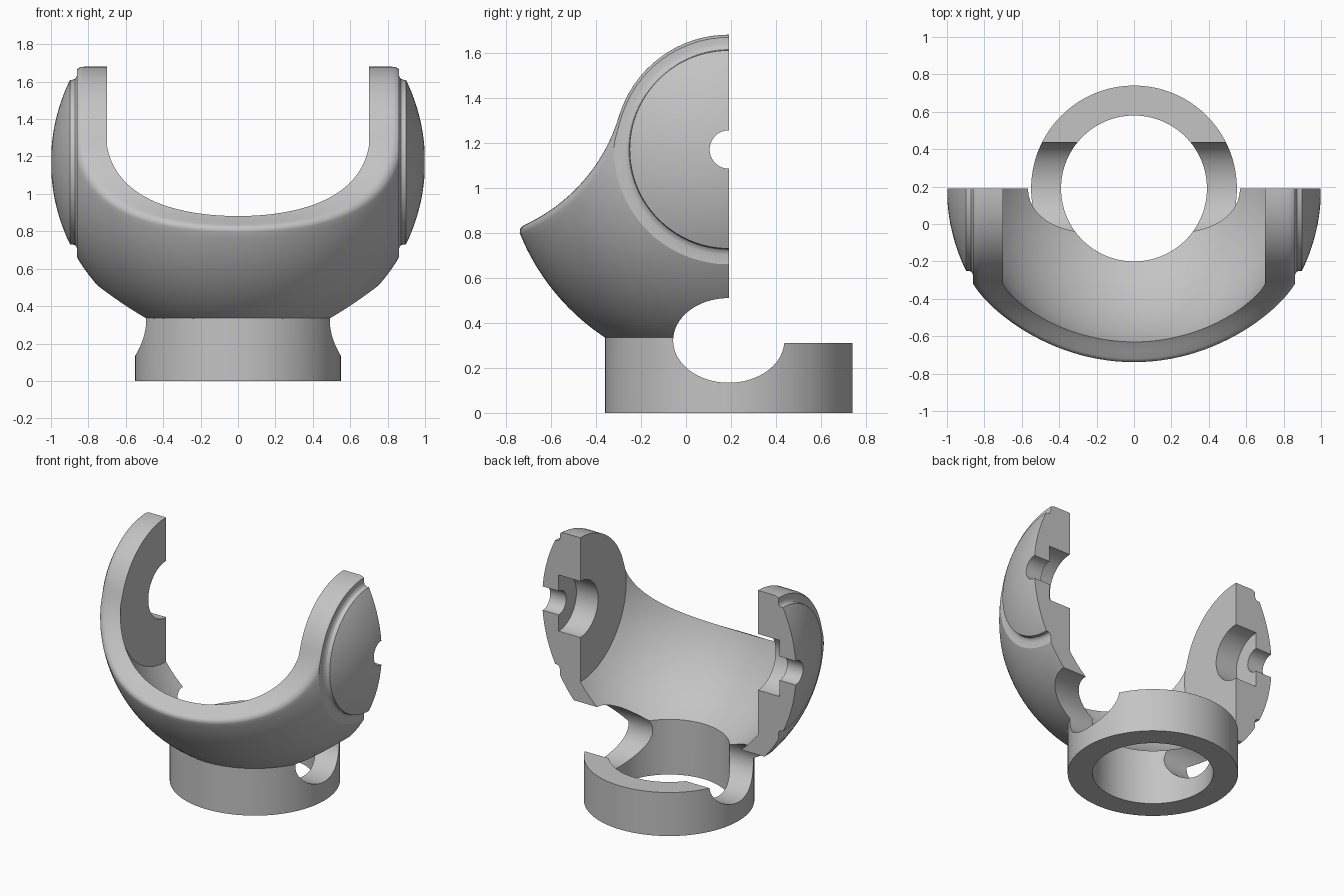
import bpy, bmesh
from math import sin, cos, pi, sqrt, acos, radians
from mathutils import Vector

cube = bpy.data.objects.get("Cube")
if cube:
    bpy.data.objects.remove(cube, do_unlink=True)

CENTRE = Vector((0, 0.19, 1.17))   # centre of the spherical cradle
OUTER, INNER = 1.0, 0.87           # cradle radii
ARM, SWEEP = 0.51, 0.771           # round arm end and concave sweep below it
BASE = -CENTRE.z                   # ground height, measured from the centre
FILLET = 0.03
TURN = radians(163.4)              # where arm end and sweep touch

grey = bpy.data.materials.new("satin grey")
grey.use_nodes = True
grey.diffuse_color = (0.55, 0.55, 0.55, 1)
grey.node_tree.nodes["Principled BSDF"].inputs["Base Color"].default_value = (0.55, 0.55, 0.55, 1)


def loft(name, loops, cyclic=False):
    """Skin a row of closed loops, given relative to the cradle centre."""
    bm = bmesh.new()
    rows = [[bm.verts.new(Vector(p) + CENTRE) for p in loop] for loop in loops]
    pairs = list(zip(rows, rows[1:]))
    if cyclic:
        pairs.append((rows[-1], rows[0]))
    else:
        bm.faces.new(rows[0])
        bm.faces.new(rows[-1])
    for a, b in pairs:
        for i in range(len(a)):
            bm.faces.new((a[i - 1], a[i], b[i], b[i - 1]))
    bmesh.ops.recalc_face_normals(bm, faces=bm.faces)
    mesh = bpy.data.meshes.new(name)
    bm.to_mesh(mesh)
    bm.free()
    mesh.materials.append(grey)
    ob = bpy.data.objects.new(name, mesh)
    bpy.context.collection.objects.link(ob)
    return ob


def circle_x(x, r, n=128):
    return [(x, r * cos(2 * pi * i / n), r * sin(2 * pi * i / n)) for i in range(n)]


def circle_z(z, r, n=128):
    return [(r * cos(2 * pi * i / n), r * sin(2 * pi * i / n), z) for i in range(n)]


def combine(target, tool, operation):
    mod = target.modifiers.new(tool.name, "BOOLEAN")
    mod.operation = operation
    mod.solver = "EXACT"
    mod.object = tool
    bpy.context.view_layer.objects.active = target
    bpy.ops.object.modifier_apply(modifier=mod.name)
    bpy.data.objects.remove(tool, do_unlink=True)


def rim(radius, inset):
    """Edge of the cradle on a sphere of the given radius, arm tip to arm tip."""
    a, q, c = ARM - inset, SWEEP + inset, ARM + SWEEP
    xa = sqrt(radius ** 2 - a ** 2)
    side = [(sqrt(radius ** 2 - y * y - a * a), y, a) for y in (0.1, 0.05)]
    for i in range(17):
        t = pi / 2 + (TURN - pi / 2) * i / 16
        side.append((xa, a * cos(t), a * sin(t)))
    front = []
    for i in range(1, 56):
        x = xa * cos(pi * i / 56)
        rho = sqrt(radius ** 2 - x * x)
        t = TURN + acos(min(1, (c * c + rho * rho - q * q) / (2 * c * rho)))
        front.append((x, rho * cos(t), rho * sin(t)))
    other = [(-x, y, z) for x, y, z in reversed(side)]
    return [Vector(p) for p in side + front + other]


def back(radius, count):
    """Great arc a little behind the flat back, matching the rim points."""
    r = sqrt(radius ** 2 - 0.04)
    angles = [radians(29 - 238 * i / (count - 1)) for i in range(count)]
    return [Vector((r * cos(t), 0.2, r * sin(t))) for t in angles]


# Cradle: solid spherical patch with a rounded outer rim
levels = [(OUTER - FILLET * (1 - cos(t)), FILLET * (1 - sin(t)))
          for t in [pi / 2 * i / 5 for i in range(6)]]
levels += [(OUTER - FILLET - (0.37 * i / 8), 0) for i in range(1, 9)]
rims = [rim(r, d) for r, d in levels]
count = len(rims[0])
outer_back, core_back = back(OUTER, count), back(0.6, count)
sections = []
for k in range(count):
    skin = [outer_back[k].lerp(rims[0][k], i / 32).normalized() * OUTER for i in range(32)]
    sections.append(skin + [r[k] for r in rims] + [core_back[k]])
body = loft("cradle_and_ring", sections)

# Base ring, rising into the underside of the cradle
ring = loft("base_ring", [circle_z(BASE, 0.55), circle_z(BASE + 0.45, 0.55)])
combine(body, ring, "UNION")

# Flat back of the cradle and flat top of the ring's rear half
rear = [[(x, 0, BASE + 0.31), (x, 2, BASE + 0.31), (x, 2, 2), (x, 0, 2)] for x in (-2, 2)]
combine(body, loft("rear_cut", rear), "DIFFERENCE")

# Spherical hollow with flat inner arm faces
steps = [-0.7 + 1.4 * i / 48 for i in range(49)]
hollow = [circle_x(x, sqrt(INNER ** 2 - x * x)) for x in steps]
combine(body, loft("hollow", hollow), "DIFFERENCE")

# Bore of the ring
combine(body, loft("bore", [circle_z(BASE - 0.1, 0.39), circle_z(-0.4, 0.39)]), "DIFFERENCE")

# Oval slot through both sides between ring and cradle
slot = [[(x, 0.247 * cos(2 * pi * i / 96), BASE + 0.322 + 0.188 * sin(2 * pi * i / 96))
         for i in range(96)] for x in (-1.5, 1.5)]
combine(body, loft("slot", slot), "DIFFERENCE")

# Groove around the domed disc on each arm
groove = [(0.86, 0.6), (0.86, 0.468), (0.864, 0.453), (0.872, 0.444),
          (0.885, 0.44), (1.2, 0.44), (1.2, 0.6)]
for s in (-1, 1):
    combine(body, loft("groove", [circle_x(s * x, r) for x, r in groove], True), "DIFFERENCE")

# Pivot recess and through hole in each arm
for name, x, r in (("recess", 0.87, 0.2), ("pin_hole", 1.2, 0.085)):
    combine(body, loft(name, [circle_x(-x, r, 64), circle_x(x, r, 64)]), "DIFFERENCE")

# Smooth shading with crisp machined edges
bpy.ops.object.select_all(action="DESELECT")
body.select_set(True)
bpy.context.view_layer.objects.active = body
bpy.ops.object.shade_smooth_by_angle(angle=radians(28))
